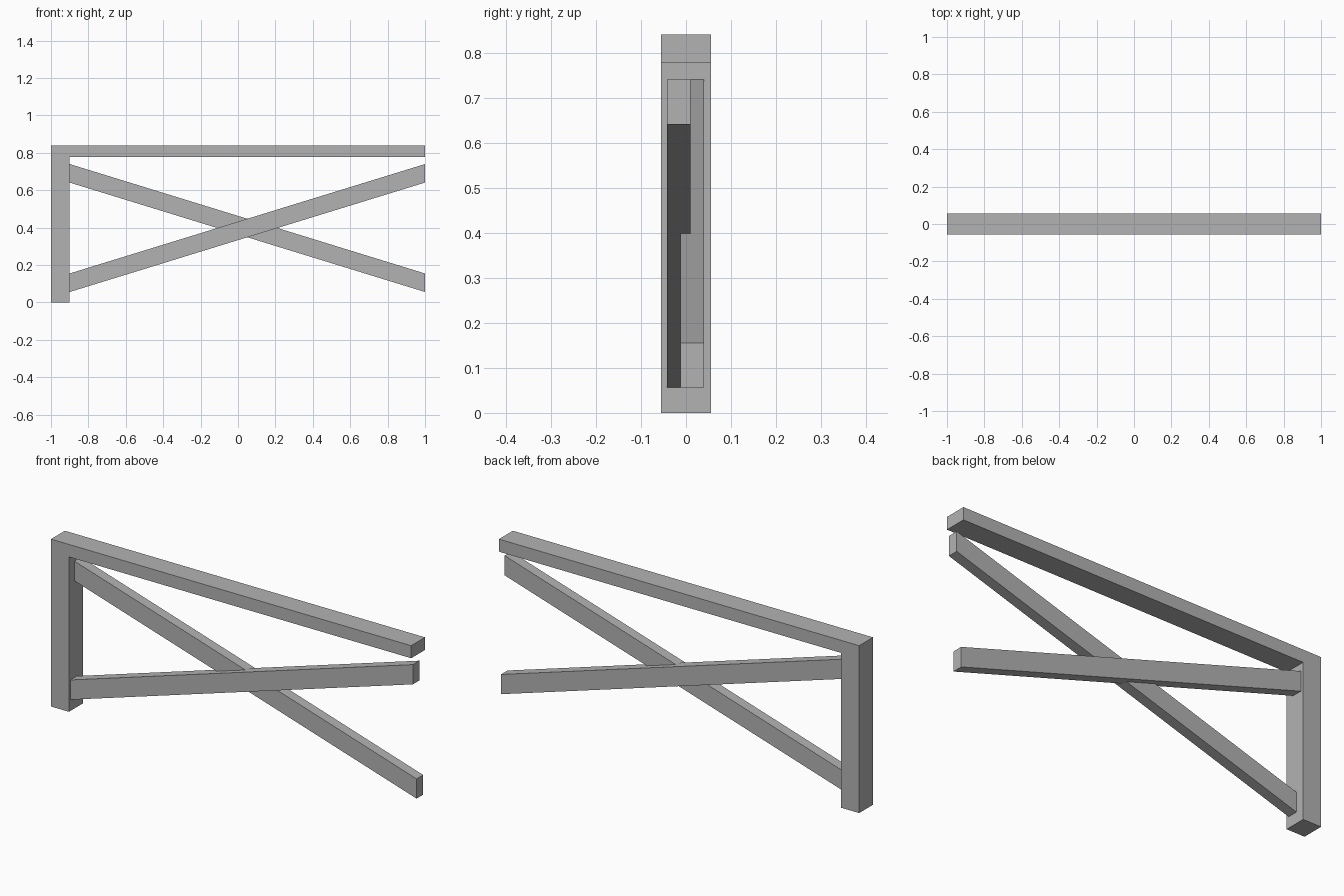
import bpy
import bmesh

cube = bpy.data.objects.get("Cube")
if cube:
    bpy.data.objects.remove(cube, do_unlink=True)

# Single plain grey material
grey = bpy.data.materials.new("plain grey")
grey.use_nodes = True
colour = (0.45, 0.45, 0.45, 1)
grey.diffuse_color = colour
grey.node_tree.nodes["Principled BSDF"].inputs["Base Color"].default_value = colour


def extrude_profile(name, profile, y_front, y_back):
    """Extrude an x-z outline from y_front to y_back."""
    bm = bmesh.new()
    face = bm.faces.new([bm.verts.new((x, y_front, z)) for x, z in profile])
    result = bmesh.ops.extrude_face_region(bm, geom=[face])
    verts = [v for v in result["geom"] if isinstance(v, bmesh.types.BMVert)]
    bmesh.ops.translate(bm, verts=verts, vec=(0, y_back - y_front, 0))
    bmesh.ops.recalc_face_normals(bm, faces=bm.faces)
    mesh = bpy.data.meshes.new(name)
    bm.to_mesh(mesh)
    bm.free()
    mesh.materials.append(grey)
    obj = bpy.data.objects.new(name, mesh)
    bpy.context.collection.objects.link(obj)
    return obj


inner, top, beam_base, half_depth = -0.9, 0.84, 0.777, 0.055

# Post and top rail in one L-shaped piece
extrude_profile("post_and_top_rail",
                [(-1, 0), (inner, 0), (inner, beam_base), (1, beam_base), (1, top), (-1, top)],
                -half_depth, half_depth)


def brace(name, z_post, z_end, y_front, y_back):
    """Diagonal brace with plumb-cut ends, from the post to the free end."""
    height = 0.099
    extrude_profile(name, [(inner, z_post), (1, z_end), (1, z_end + height), (inner, z_post + height)],
                    y_front, y_back)


# Crossed braces, lapped at the middle
low, high = 0.056, 0.641
brace("front_brace", low, high, -0.042, 0.01)
brace("back_brace", high, low, -0.012, 0.04)
